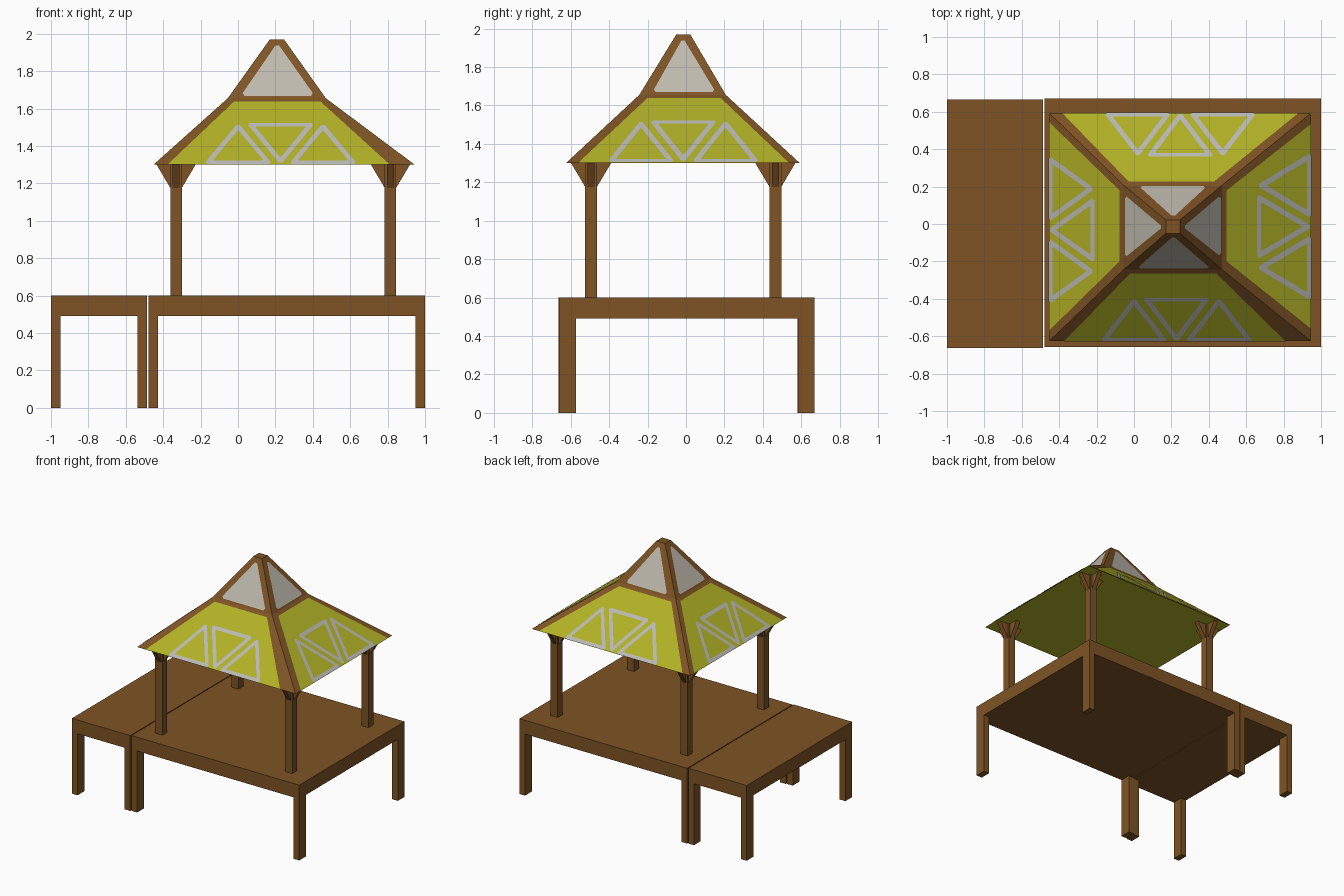
import bpy, bmesh
from mathutils import Vector

if "Cube" in bpy.data.objects:
    bpy.data.objects.remove(bpy.data.objects["Cube"])


def material(name, rgb):
    m = bpy.data.materials.new(name)
    m.diffuse_color = (*rgb, 1)
    m.use_nodes = True
    m.node_tree.nodes["Principled BSDF"].inputs["Base Color"].default_value = m.diffuse_color
    return m


WOOD = material("brown wood", (0.21, 0.088, 0.018))
YELLOW = material("yellow green roof", (0.445, 0.445, 0.02))
PANE = material("warm grey pane", (0.52, 0.49, 0.42))
TRIM = material("light grey trim", (0.49, 0.49, 0.47))


def finish(name, bm, *mats):
    me = bpy.data.meshes.new(name)
    bm.to_mesh(me)
    bm.free()
    for m in mats:
        me.materials.append(m)
    ob = bpy.data.objects.new(name, me)
    bpy.context.collection.objects.link(ob)
    return ob


def box(bm, x0, x1, y0, y1, z0, z1):
    v = bmesh.ops.create_cube(bm, size=1)["verts"]
    for p in v:
        p.co = ((x0 + x1) / 2 + p.co.x * (x1 - x0),
                (y0 + y1) / 2 + p.co.y * (y1 - y0),
                (z0 + z1) / 2 + p.co.z * (z1 - z0))


# Two deck platforms, each a slab on four legs
def deck(name, x0, x1, y0, y1):
    bm = bmesh.new()
    box(bm, x0, x1, y0, y1, 0.49, 0.6)
    for a in (x0, x1 - 0.05):
        for b in (y0, y1 - 0.085):
            box(bm, a, a + 0.05, b, b + 0.085, 0, 0.49)
    finish(name, bm, WOOD)


deck("small_deck", -1.0, -0.486, -0.664, 0.665)
deck("main_deck", -0.479, 1.0, -0.658, 0.67)


# Posts with four triangular brackets at the top
def post(name, cx, cy):
    bm = bmesh.new()
    box(bm, cx - 0.031, cx + 0.031, cy - 0.031, cy + 0.031, 0.6, 1.3)
    for d in (Vector((1, 0, 0)), Vector((-1, 0, 0)), Vector((0, 1, 0)), Vector((0, -1, 0))):
        s = Vector((-d.y, d.x, 0)) * 0.018
        c = Vector((cx, cy, 0))
        rings = [[bm.verts.new(c + d * r + s * k + Vector((0, 0, z)))
                  for r, z in ((0.03, 1.175), (0.104, 1.3), (0.03, 1.3))] for k in (-1, 1)]
        for r in rings:
            bm.faces.new(r)
        for i in range(3):
            j = (i + 1) % 3
            bm.faces.new((rings[0][i], rings[0][j], rings[1][j], rings[1][i]))
    bmesh.ops.recalc_face_normals(bm, faces=bm.faces)
    finish(name, bm, WOOD)


for fx, cx in (("left", -0.331), ("right", 0.815)):
    for fy, cy in (("front", -0.494), ("back", 0.465)):
        post(f"{fy}_{fx}_post", cx, cy)

# Roof body: three rectangular sections joined, x0, x1, y0, y1, z
EAVE = (-0.452, 0.945, -0.625, 0.592, 1.30)
MID = (-0.055, 0.47, -0.243, 0.207, 1.655)
TOP = (0.17, 0.246, -0.05, 0.022, 1.97)
bm = bmesh.new()
rings = [[bm.verts.new(p) for p in ((a, c, z), (b, c, z), (b, d, z), (a, d, z))]
         for a, b, c, d, z in (EAVE, MID, TOP)]
bm.faces.new(rings[0])
bm.faces.new(rings[2])
for lo, hi in zip(rings, rings[1:]):
    for i in range(4):
        j = (i + 1) % 4
        bm.faces.new((lo[i], lo[j], hi[j], hi[i]))
bmesh.ops.recalc_face_normals(bm, faces=bm.faces)
for f in bm.faces:
    f.material_index = 1 if f.normal.z < -0.9 else 0
finish("roof_frame", bm, WOOD, YELLOW)

# Roof sides: section index of the slope and outward direction
SIDES = {"left": (0, Vector((-1, 0, 0))), "right": (1, Vector((1, 0, 0))),
         "front": (2, Vector((0, -1, 0))), "back": (3, Vector((0, 1, 0)))}


def on_roof(side, lo, hi, u, z, lift):
    """Point at height z and sideways position u on one slope, lifted off it."""
    k, out = SIDES[side]
    t = (z - lo[4]) / (hi[4] - lo[4])
    w = lo[k] + (hi[k] - lo[k]) * t
    n = (out * (hi[4] - lo[4]) + Vector((0, 0, abs(hi[k] - lo[k])))).normalized()
    p = Vector((w, u, z)) if k < 2 else Vector((u, w, z))
    return p + n * lift


def add_face(bm, pts, out):
    f = bm.faces.new([bm.verts.new(p) for p in pts])
    f.normal_update()
    if f.normal.dot(out) < 0:
        f.normal_flip()


def clipped(tri, k):
    """Triangle with its corners cut off."""
    pts = []
    for i in range(3):
        p, a, b = tri[i], tri[i - 1], tri[(i + 1) % 3]
        pts += [p.lerp(a, k), p.lerp(b, k)]
    return pts


def incentre(t):
    w = [(t[1] - t[2]).length, (t[2] - t[0]).length, (t[0] - t[1]).length]
    return (t[0] * w[0] + t[1] * w[1] + t[2] * w[2]) / sum(w)


# Per side: panel bottom u range, panel top u range, pane base range, pane tip, pattern centre
LAYOUT = {
    "front": ((-0.375, 0.81), (-0.02, 0.44), (0.015, 0.41), 0.21, 0.2275, 1.0),
    "back": ((-0.385, 0.88), (-0.03, 0.43), (0.025, 0.39), 0.21, 0.247, 1.0),
    "left": ((-0.57, 0.545), (-0.2, 0.18), (-0.18, 0.155), -0.016, -0.032, 0.97),
    "right": ((-0.56, 0.535), (-0.2, 0.18), (-0.175, 0.155), -0.016, -0.014, 0.97),
}
for side, (bot, top, pane, tip, mid, s) in LAYOUT.items():
    out = SIDES[side][1]
    # Yellow panel on the lower slope
    bm = bmesh.new()
    add_face(bm, [on_roof(side, EAVE, MID, u, z, 0.003) for u, z in
                  ((bot[0], 1.30), (bot[1], 1.30), (top[1], 1.637), (top[0], 1.637))], out)
    finish(f"{side}_roof_panel", bm, YELLOW)
    # Grey pane on the upper slope
    bm = bmesh.new()
    tri = [on_roof(side, MID, TOP, u, z, 0.003) for u, z in
           ((pane[0], 1.667), (pane[1], 1.667), (tip, 1.95))]
    add_face(bm, clipped(tri, 0.05), out)
    finish(f"{side}_roof_pane", bm, PANE)
    # Three triangle outlines: up, down, up
    bm = bmesh.new()
    for du, base, peak in ((-0.227, 1.30, 1.52), (0, 1.518, 1.295), (0.227, 1.30, 1.52)):
        tri = [on_roof(side, EAVE, MID, mid + u * s, z, 0.006) for u, z in
               ((du - 0.183, base), (du + 0.183, base), (du, peak))]
        c = incentre(tri)
        outer = clipped(tri, 0.05)
        inner = clipped([c + (p - c) * 0.74 for p in tri], 0.02)
        for i in range(6):
            j = (i + 1) % 6
            add_face(bm, (outer[i], outer[j], inner[j], inner[i]), out)
    finish(f"{side}_triangle_trim", bm, TRIM)
